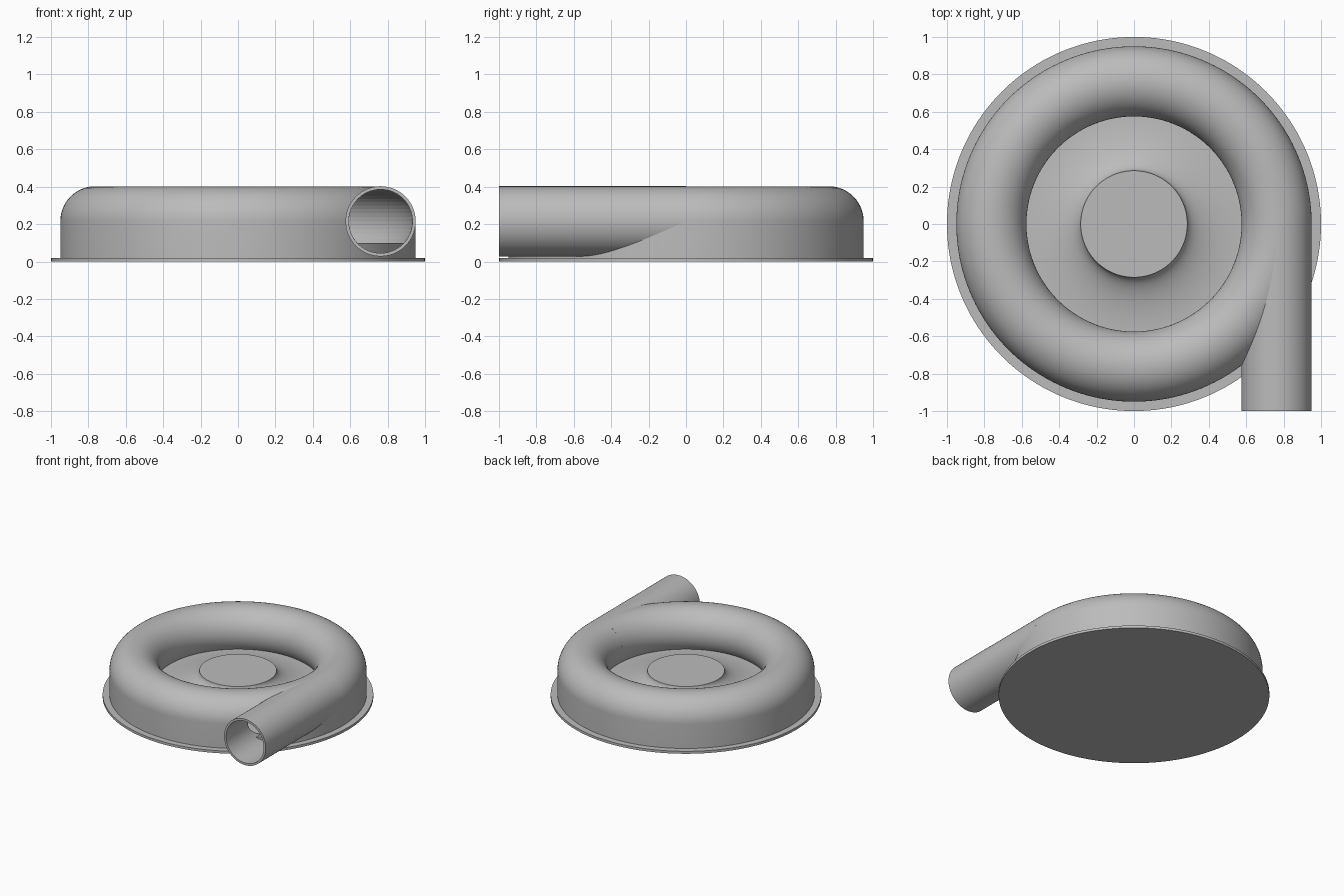
import bpy
import bmesh
from math import sin, cos, pi, radians, asin
from mathutils import Matrix, Vector

if "Cube" in bpy.data.objects:
    bpy.data.objects.remove(bpy.data.objects["Cube"])

RING_R, TUBE_R, BORE_R, AXIS_Z = 0.7625, 0.1875, 0.17, 0.215
FLOOR_Z, PLATE_Z, HUB_R = 0.10, 0.02, 0.285

grey = bpy.data.materials.new("plain grey")
grey.use_nodes = True
grey.diffuse_color = (0.5, 0.5, 0.5, 1)
grey.node_tree.nodes["Principled BSDF"].inputs["Base Color"].default_value = (0.5, 0.5, 0.5, 1)


def revolve(name, profile, closed=False, steps=160):
    """Spin an (r, z) profile about the z axis."""
    bm = bmesh.new()
    verts = [bm.verts.new((r, 0, z)) for r, z in profile]
    pairs = list(zip(verts, verts[1:]))
    if closed:
        pairs.append((verts[-1], verts[0]))
    edges = [bm.edges.new(p) for p in pairs]
    bmesh.ops.spin(bm, geom=verts + edges, cent=(0, 0, 0), axis=(0, 0, 1),
                   angle=2 * pi, steps=steps, use_merge=True)
    bmesh.ops.remove_doubles(bm, verts=bm.verts, dist=1e-5)
    bmesh.ops.recalc_face_normals(bm, faces=bm.faces)
    mesh = bpy.data.meshes.new(name)
    bm.to_mesh(mesh)
    bm.free()
    obj = bpy.data.objects.new(name, mesh)
    bpy.context.collection.objects.link(obj)
    mesh.materials.append(grey)
    return obj


def lay_along_y(obj):
    """Turn a z-axis part so it runs forward along -y on the outlet axis."""
    obj.data.transform(Matrix.Translation(Vector((RING_R, 0, AXIS_Z))) @ Matrix.Rotation(radians(90), 4, "X"))
    return obj


def cut(obj, cutter):
    mod = obj.modifiers.new("cut", "BOOLEAN")
    mod.operation, mod.solver, mod.object = "DIFFERENCE", "EXACT", cutter
    cutter.hide_render = True
    cutter.hide_viewport = True


def arc(radius, start, end, count):
    return [(RING_R + radius * cos(start + (end - start) * i / count),
             AXIS_Z + radius * sin(start + (end - start) * i / count)) for i in range(count + 1)]


# Flat mounting plate
base_plate = revolve("base_plate", [(0, 0), (1, 0), (1, PLATE_Z), (0, PLATE_Z)])

# Spiral housing: hub, concave flare, round ring and straight outer wall
dip = asin((AXIS_Z - FLOOR_Z) / TUBE_R)
flare_end = RING_R - TUBE_R * cos(dip)
flare = [(HUB_R + (flare_end - HUB_R) * (1 - cos(t)), AXIS_Z - (AXIS_Z - FLOOR_Z) * sin(t))
         for t in (i * pi / 32 for i in range(16))]
housing = revolve("housing", [(0, AXIS_Z)] + flare + arc(TUBE_R, pi + dip, 0, 40)
                  + [(RING_R + TUBE_R, PLATE_Z / 2), (0, PLATE_Z / 2)])

# Straight outlet pipe, tangent to the ring
outlet_pipe = lay_along_y(revolve("outlet_pipe", [(BORE_R, 0), (TUBE_R, 0), (TUBE_R, 1), (BORE_R, 1)],
                                  closed=True, steps=96))

# Hollow channel and the pipe's passage through the housing wall
channel_cutter = revolve("channel_cutter", arc(BORE_R, 0, 2 * pi, 48)[:-1], closed=True)
passage_r = (BORE_R + TUBE_R) / 2
passage_cutter = lay_along_y(revolve("passage_cutter", [(0, 0.01), (passage_r, 0.01), (passage_r, 1.1), (0, 1.1)],
                                     steps=96))
cut(housing, channel_cutter)
cut(housing, passage_cutter)
cut(outlet_pipe, channel_cutter)

# Raised floor inside the channel
floor_r = RING_R + BORE_R
channel_floor = revolve("channel_floor", [(0, PLATE_Z / 2), (floor_r, PLATE_Z / 2),
                                          (floor_r, FLOOR_Z - 0.001), (0, FLOOR_Z - 0.001)])

# Smooth shading with crisp rims
bpy.ops.object.select_all(action="DESELECT")
for part in (base_plate, housing, outlet_pipe, channel_floor):
    part.select_set(True)
    bpy.context.view_layer.objects.active = part
bpy.ops.object.shade_smooth_by_angle(angle=radians(30))
